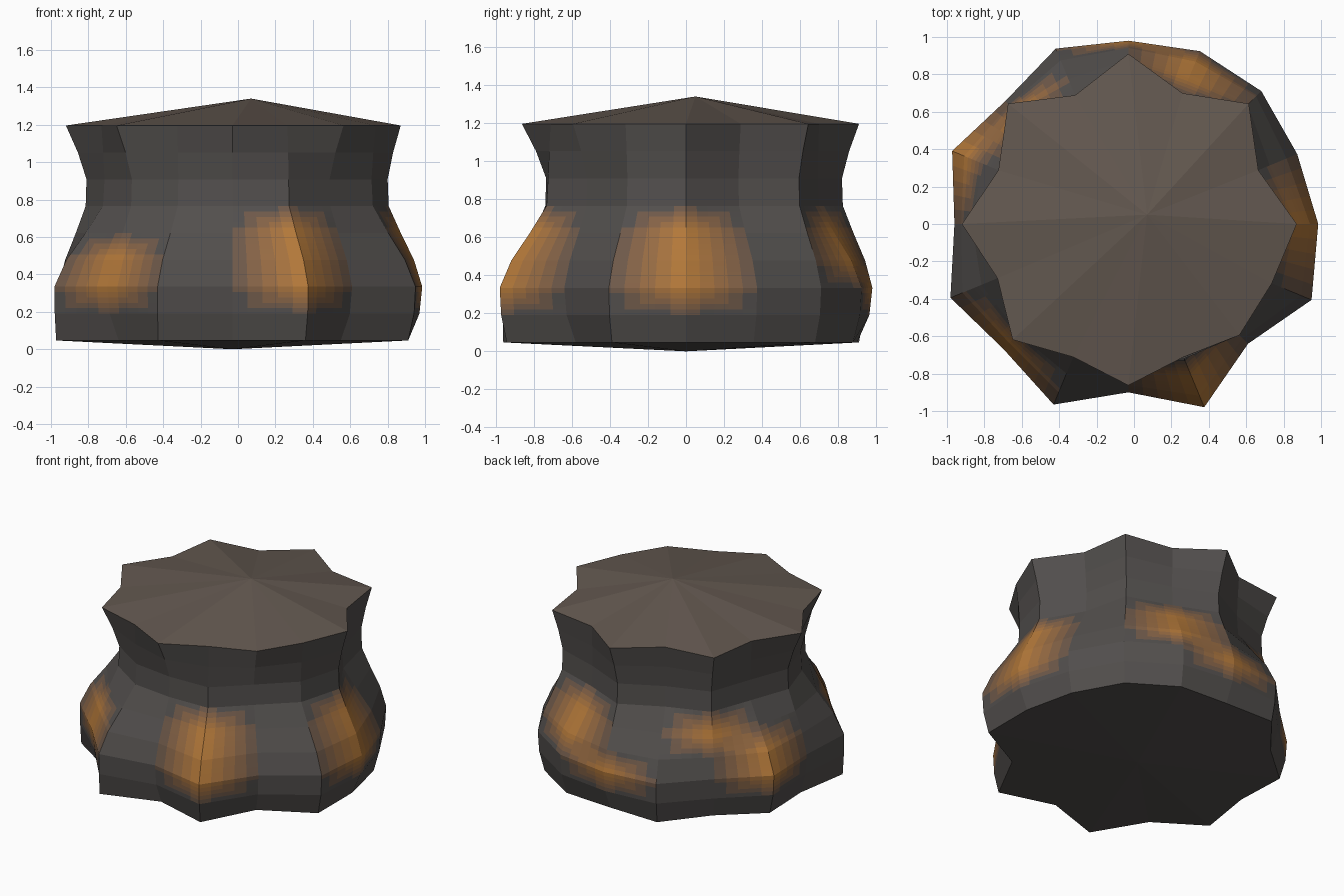
import bpy, bmesh, math
from mathutils import Vector

if "Cube" in bpy.data.objects:
    bpy.data.objects.remove(bpy.data.objects["Cube"])

SIDES, CX = 16, -0.03
STEP = 1.149 / 8

# radius round the body (anticlockwise from +x) at four key heights
FOOT = [.94, .93, .96, .95, .90, .985, .87, .97, .88, 1.02, .86, 1.04, .83, 1.02, .82, 1.017]
BELLY = [1.015, .977, 1.005, 1.0, .98, 1.015, .93, 1.02, .93, 1.03, .945, 1.045, .90, 1.06, .905, 1.06]
NECK = [.83, .72, .84, .75, .82, .73, .81, .73, .78, .74, .76, .755, .735, .785, .735, .805]
RIM = [.90, .752, .91, .757, .91, .745, .91, .752, .89, .758, .875, .77, .863, .77, .84, .83]

# each ring blends two key outlines
RINGS = [(FOOT, BELLY, 0), (FOOT, BELLY, .8), (FOOT, BELLY, 1),
         (BELLY, NECK, .24), (BELLY, NECK, .62), (BELLY, NECK, .97),
         (NECK, RIM, 0), (NECK, RIM, .42), (NECK, RIM, 1)]

# glowing ember spots: column -> rings
EMBERS = {0: (2, 3, 4), 3: (3, 4), 4: (2,), 6: (4,), 7: (2, 3), 10: (2, 3), 13: (2, 3, 4)}


def point(ring, k):
    a, b, t = RINGS[ring]
    k %= SIDES
    r = a[k] + (b[k] - a[k]) * t
    ang = 2 * math.pi * k / SIDES
    return Vector((CX + r * math.cos(ang), r * math.sin(ang), .047 + ring * STEP))


def glow(ring, k):
    return 1.0 if ring in EMBERS.get(k % SIDES, ()) else 0.0


def bilerp(c, u, v):
    return (c[0] * (1 - u) + c[1] * u) * (1 - v) + (c[3] * (1 - u) + c[2] * u) * v


def material(name, col):
    m = bpy.data.materials.new(name)
    m.diffuse_color = (*col, 1)
    m.use_nodes = True
    m.node_tree.nodes["Principled BSDF"].inputs["Base Color"].default_value = m.diffuse_color
    return m


# stone tones from cold to glowing, then the cap
COLD, HOT, TONES = Vector((.085, .078, .074)), Vector((.52, .21, .035)), 7
mats = [material(f"stone_tone_{i}", COLD.lerp(HOT, i / (TONES - 1))) for i in range(TONES)]
mats.append(material("cap_stone", (.125, .098, .08)))

bm = bmesh.new()


def face(points, mat):
    f = bm.faces.new([bm.verts.new(p) for p in points])
    f.material_index = mat


# side wall: faces next to embers are split to carry the colour fade
for ring in range(8):
    for k in range(SIDES):
        ids = [(ring, k), (ring, k + 1), (ring + 1, k + 1), (ring + 1, k)]
        pts = [point(*i) for i in ids]
        heat = [glow(*i) for i in ids]
        n = 5 if any(heat) else 1
        for i in range(n):
            for j in range(n):
                quad = [bilerp(pts, (i + a) / n, (j + b) / n)
                        for a, b in ((0, 0), (1, 0), (1, 1), (0, 1))]
                h = bilerp(heat, (i + .5) / n, (j + .5) / n)
                face(quad, round(h * (TONES - 1)))

# shallow cone on top, shallow cone underneath
for k in range(SIDES):
    face([point(8, k), point(8, k + 1), Vector((.07, .05, 1.34))], TONES)
    face([point(0, k + 1), point(0, k), Vector((CX, 0, 0))], 0)

bmesh.ops.remove_doubles(bm, verts=bm.verts[:], dist=.0005)
bmesh.ops.recalc_face_normals(bm, faces=bm.faces[:])
mesh = bpy.data.meshes.new("rock_stump")
bm.to_mesh(mesh)
bm.free()
for m in mats:
    mesh.materials.append(m)
obj = bpy.data.objects.new("rock_stump", mesh)
bpy.context.collection.objects.link(obj)
